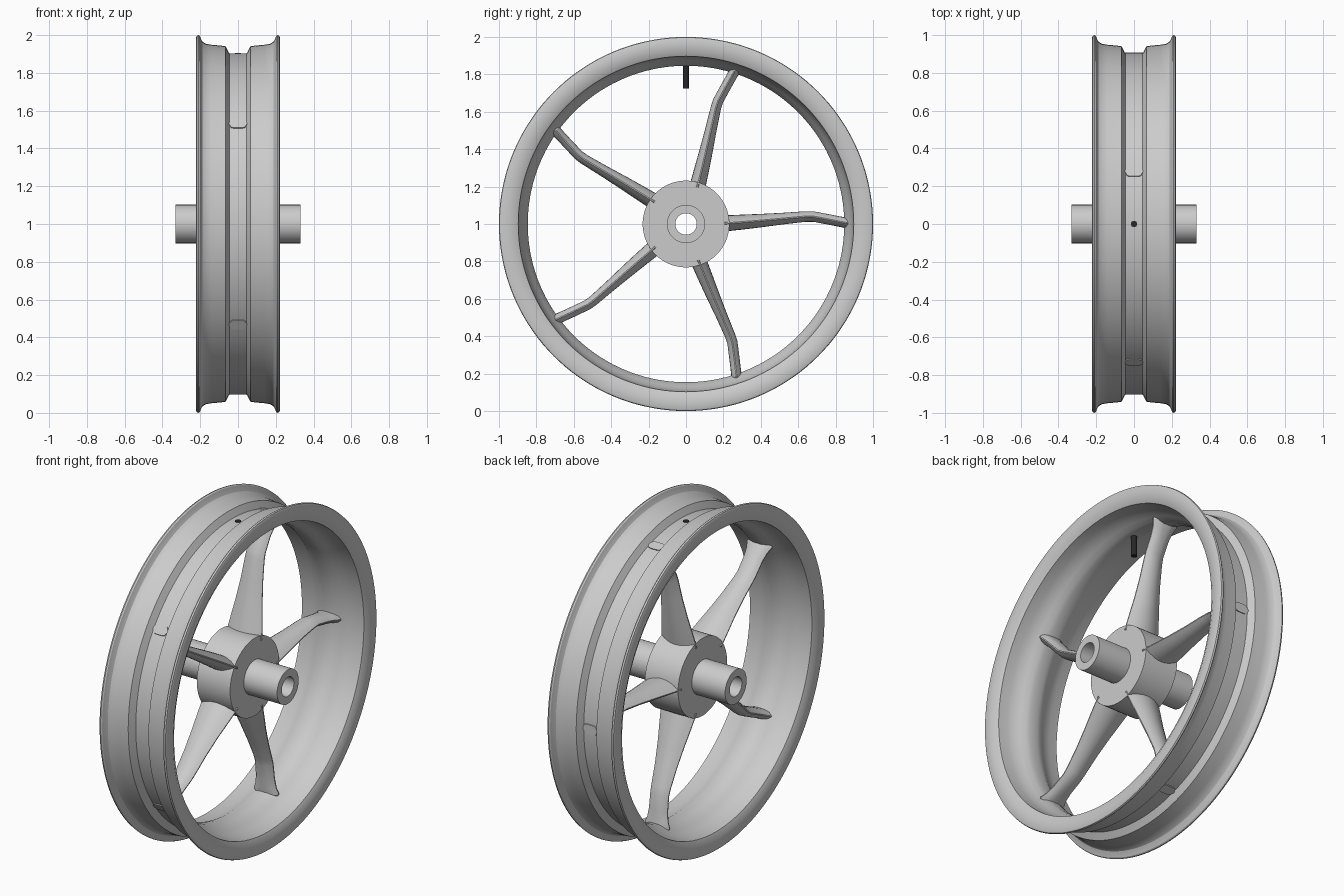
import bpy, bmesh, math
from mathutils import Vector, Matrix

if "Cube" in bpy.data.objects:
    bpy.data.objects.remove(bpy.data.objects["Cube"])

CENTRE = Vector((0, 0, 1))


def finish(name, bm, angle=30):
    bmesh.ops.recalc_face_normals(bm, faces=bm.faces[:])
    mesh = bpy.data.meshes.new(name)
    bm.to_mesh(mesh)
    bm.free()
    ob = bpy.data.objects.new(name, mesh)
    bpy.context.collection.objects.link(ob)
    bpy.ops.object.select_all(action='DESELECT')
    bpy.context.view_layer.objects.active = ob
    ob.select_set(True)
    bpy.ops.object.shade_smooth_by_angle(angle=math.radians(angle))
    return ob


def skin(bm, rings, closed):
    """Join rings of points with quads."""
    vs = [[bm.verts.new(p) for p in ring] for ring in rings]
    n = len(vs[0])
    for i in range(len(vs) if closed else len(vs) - 1):
        a, b = vs[i], vs[(i + 1) % len(vs)]
        for j in range(n):
            k = (j + 1) % n
            bm.faces.new((a[j], a[k], b[k], b[j]))
    if not closed:
        bm.faces.new(vs[0])
        bm.faces.new(vs[-1])


def lathe(name, profile, segments):
    """Spin a closed (x, radius) loop round the wheel axis."""
    bm = bmesh.new()
    rings = []
    for i in range(segments):
        a = 2 * math.pi * i / segments
        rings.append([CENTRE + Vector((x, r * math.cos(a), r * math.sin(a)))
                      for x, r in profile])
    skin(bm, rings, True)
    return finish(name, bm)


def mirrored(half):
    return half + [(-x, r) for x, r in reversed(half)]


# Rim: drop centre, bead seat, rolled lip, then the curved inside
lathe("rim", mirrored([
    (0.045, 0.902), (0.067, 0.942), (0.14, 0.949), (0.17, 0.954),
    (0.187, 0.964), (0.196, 0.98), (0.202, 0.995), (0.209, 1.0),
    (0.218, 0.997), (0.222, 0.988), (0.222, 0.93), (0.205, 0.897),
    (0.15, 0.892), (0.11, 0.883), (0.08, 0.868), (0.05, 0.852),
    (0.025, 0.846)]), 144)

# Hub drum with axle sleeve and bore
lathe("hub", mirrored([
    (0.33, 0.057), (0.33, 0.102), (0.11, 0.102), (0.11, 0.232)]), 64)

# Spoke stations: radius, sideways offset, half width, half thickness, squareness
STATIONS = [
    (0.205, 0.003, 0.116, 0.040, 2.0),
    (0.30, 0.010, 0.102, 0.037, 2.0),
    (0.40, 0.018, 0.086, 0.033, 2.0),
    (0.52, 0.029, 0.071, 0.028, 2.0),
    (0.64, 0.040, 0.062, 0.025, 2.2),
    (0.68, 0.040, 0.060, 0.025, 2.4),
    (0.77, 0.023, 0.061, 0.025, 3.0),
    (0.82, 0.013, 0.068, 0.025, 3.0),
    (0.855, 0.006, 0.082, 0.026, 3.5),
    (0.88, 0.003, 0.070, 0.026, 4.0),
    (0.895, 0.002, 0.052, 0.026, 6.0),
    (0.907, 0.000, 0.048, 0.025, 6.0)]
HALF = 8


def spoke(index):
    turn = Matrix.Rotation(2 * math.pi * index / 5, 3, 'X')
    rings = []
    for r, off, w, t, p in STATIONS:
        us = [-1 + 2 * i / HALF for i in range(HALF + 1)]
        lens = [(u, t * (1 - abs(u) ** p) + 0.003) for u in us]
        lens += [(u, -h) for u, h in reversed(lens)]
        rings.append([CENTRE + turn @ Vector((u * w, r, off + h)) for u, h in lens])
    bm = bmesh.new()
    skin(bm, rings, False)
    finish(f"spoke_{index + 1}", bm, 25)


for i in range(5):
    spoke(i)

# Valve stem through the top of the rim
bm = bmesh.new()
bmesh.ops.create_cone(bm, cap_ends=True, segments=16, radius1=0.017, radius2=0.017,
                      depth=0.18, matrix=Matrix.Translation((0, 0, 1.815)))
valve = finish("valve_stem", bm)
black = bpy.data.materials.new("black_rubber")
black.diffuse_color = (0.02, 0.02, 0.02, 1)
black.use_nodes = True
black.node_tree.nodes["Principled BSDF"].inputs["Base Color"].default_value = black.diffuse_color
valve.data.materials.append(black)
